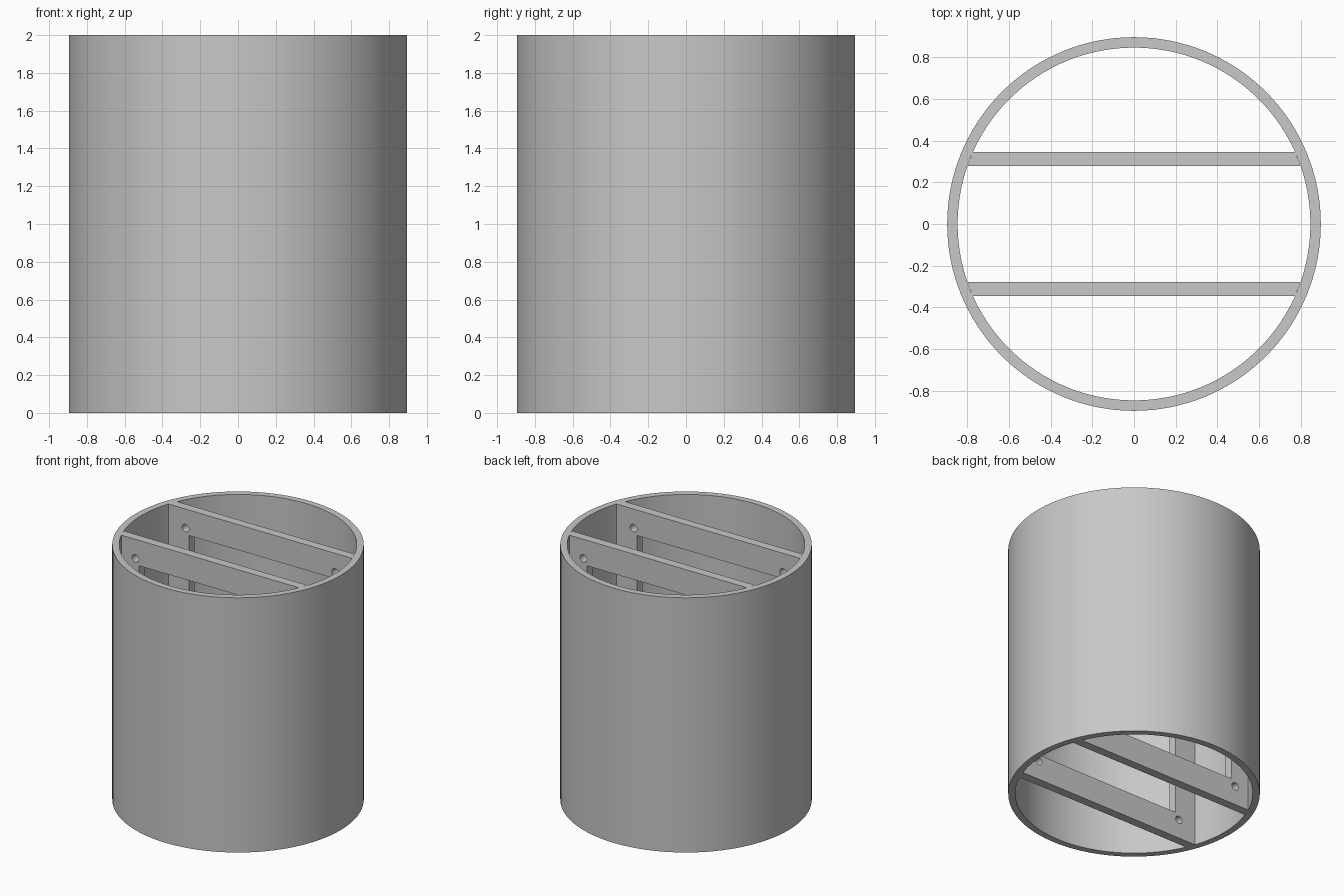
import bpy
import bmesh
from math import cos, sin, pi, sqrt, radians, copysign
from mathutils import Matrix

OUTER, INNER, HEIGHT = 0.895, 0.845, 2.0
PLATE_Y, PLATE_HALF = 0.311, 0.034
SEGMENTS = 128

cube = bpy.data.objects.get("Cube")
if cube:
    bpy.data.objects.remove(cube, do_unlink=True)

# Single grey material
GREY = (0.58, 0.58, 0.58, 1.0)
grey = bpy.data.materials.new("plain grey")
grey.use_nodes = True
grey.diffuse_color = GREY
grey.node_tree.nodes["Principled BSDF"].inputs["Base Color"].default_value = GREY


def add_object(name, mesh):
    mesh.materials.clear()
    mesh.materials.append(grey)
    obj = bpy.data.objects.new(name, mesh)
    bpy.context.collection.objects.link(obj)
    bpy.ops.object.select_all(action="DESELECT")
    obj.select_set(True)
    bpy.context.view_layer.objects.active = obj
    bpy.ops.object.shade_smooth_by_angle(angle=radians(30))
    return obj


def circle(cx, cz, radius, count):
    return [(cx + radius * cos(2 * pi * i / count), cz + radius * sin(2 * pi * i / count))
            for i in range(count)]


def rectangle(half_width, low, high):
    return [(-half_width, low), (half_width, low), (half_width, high), (-half_width, high)]


# Outer tube: rectangular wall section swept round the axis
bm = bmesh.new()
rings = [[bm.verts.new((x, y, z)) for x, y in circle(0, 0, r, SEGMENTS)]
         for r, z in ((OUTER, 0), (OUTER, HEIGHT), (INNER, HEIGHT), (INNER, 0))]
for a, b in zip(rings, rings[1:] + rings[:1]):
    for i in range(SEGMENTS):
        j = (i + 1) % SEGMENTS
        bm.faces.new((a[i], a[j], b[j], b[i]))
bmesh.ops.recalc_face_normals(bm, faces=bm.faces)
tube_mesh = bpy.data.meshes.new("outer_tube")
bm.to_mesh(tube_mesh)
bm.free()
add_object("outer_tube", tube_mesh)


# Divider plates: upright frame with a window and four corner holes
def divider_plate(name, y_centre):
    outlines = [rectangle(0.79, 0, HEIGHT), rectangle(0.618, 0.2, HEIGHT - 0.2)]
    outlines += [circle(sx * 0.65, z, 0.03, 24)
                 for sx in (-1, 1) for z in (0.15, HEIGHT - 0.15)]
    curve = bpy.data.curves.new(name + "_outline", "CURVE")
    curve.dimensions = "2D"
    curve.fill_mode = "BOTH"
    curve.extrude = PLATE_HALF
    for points in outlines:
        spline = curve.splines.new("POLY")
        spline.points.add(len(points) - 1)
        for p, (x, z) in zip(spline.points, points):
            p.co = (x, z, 0, 1)
        spline.use_cyclic_u = True
    helper = bpy.data.objects.new(name + "_outline", curve)
    bpy.context.collection.objects.link(helper)
    graph = bpy.context.evaluated_depsgraph_get()
    mesh = bpy.data.meshes.new_from_object(helper.evaluated_get(graph))
    bpy.data.objects.remove(helper, do_unlink=True)
    bpy.data.curves.remove(curve)
    mesh.transform(Matrix.Translation((0, y_centre, 0)) @ Matrix.Rotation(pi / 2, 4, "X"))

    # Fit the ends to the tube's inner wall
    bm = bmesh.new()
    bm.from_mesh(mesh)
    bmesh.ops.remove_doubles(bm, verts=bm.verts, dist=0.0001)
    for v in bm.verts:
        if abs(v.co.x) > 0.75:
            v.co.x = copysign(sqrt(INNER ** 2 - v.co.y ** 2), v.co.x)
    bmesh.ops.recalc_face_normals(bm, faces=bm.faces)
    bm.to_mesh(mesh)
    bm.free()
    mesh.name = name
    add_object(name, mesh)


divider_plate("front_divider_plate", -PLATE_Y)
divider_plate("back_divider_plate", PLATE_Y)
